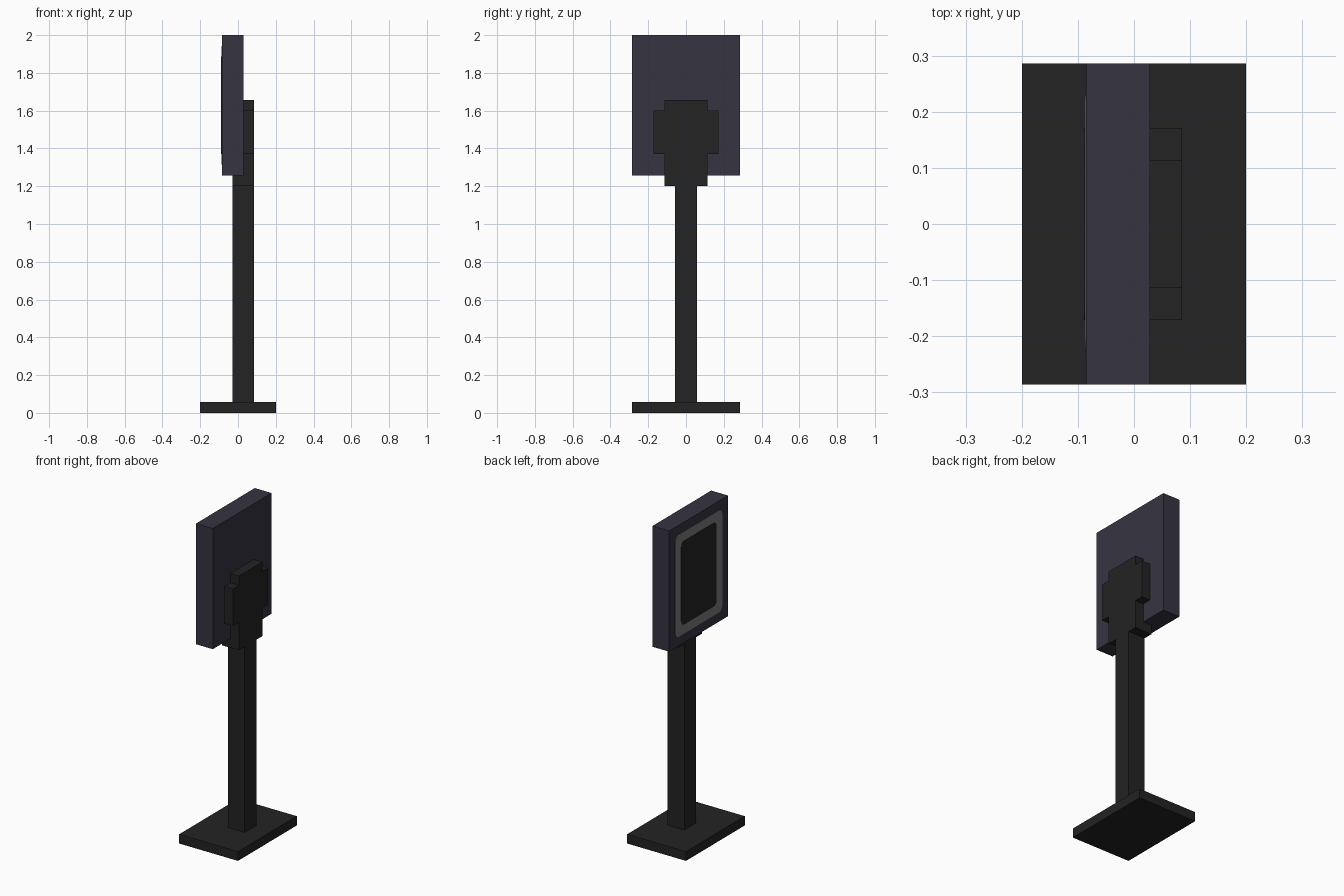
import bpy, bmesh, math

if "Cube" in bpy.data.objects:
    bpy.data.objects.remove(bpy.data.objects["Cube"])

U = 2 / 35  # block module: the stand is 35 modules tall


def srgb(r, g, b):
    lin = lambda c: c / 12.92 if c <= 0.04045 else ((c + 0.055) / 1.055) ** 2.4
    return (lin(r / 255), lin(g / 255), lin(b / 255), 1)


def material(name, colour):
    m = bpy.data.materials.new(name)
    m.diffuse_color = colour
    m.use_nodes = True
    m.node_tree.nodes["Principled BSDF"].inputs["Base Color"].default_value = m.diffuse_color
    return m


black = material("matte black", srgb(35, 35, 35))
slate = material("dark slate", srgb(54, 52, 65))
grey = material("mid grey", srgb(122, 122, 122))


def extrude_outline(name, outline, x0, x1, mat):
    """Prism from a (y, z) outline, running from x0 to x1, all in modules."""
    bm = bmesh.new()
    face = bm.faces.new([bm.verts.new((x0 * U, y * U, z * U)) for y, z in outline])
    ext = bmesh.ops.extrude_face_region(bm, geom=[face])
    moved = [v for v in ext["geom"] if isinstance(v, bmesh.types.BMVert)]
    bmesh.ops.translate(bm, verts=moved, vec=((x1 - x0) * U, 0, 0))
    bmesh.ops.recalc_face_normals(bm, faces=bm.faces)
    mesh = bpy.data.meshes.new(name)
    bm.to_mesh(mesh)
    bm.free()
    mesh.materials.append(mat)
    ob = bpy.data.objects.new(name, mesh)
    bpy.context.collection.objects.link(ob)
    return ob


def box(name, x0, x1, half_y, z0, z1, mat):
    rect = [(-half_y, z0), (half_y, z0), (half_y, z1), (-half_y, z1)]
    return extrude_outline(name, rect, x0, x1, mat)


def rounded(half_y, z0, z1, r, steps=4):
    """Rounded rectangle outline."""
    centres = [(half_y - r, z1 - r), (r - half_y, z1 - r),
               (r - half_y, z0 + r), (half_y - r, z0 + r)]
    return [(cy + r * math.cos(a), cz + r * math.sin(a))
            for q, (cy, cz) in enumerate(centres)
            for a in [(q + i / steps) * math.pi / 2 for i in range(steps + 1)]]


# Stand
box("base", -3.5, 3.5, 5, 0, 1, black)
box("post", -0.5, 1.5, 1, 1, 21, black)

# Screen housing
box("screen_housing", -1.5, 0.5, 5, 22, 35, slate)

# Stepped bracket behind the housing, with a foot that reaches under it
half = [(2, 21), (2, 24), (3, 24), (3, 28), (2, 28), (2, 29)]
extrude_outline("bracket", half + [(-y, z) for y, z in reversed(half)], 0.5, 1.5, black)
box("bracket_foot", -0.5, 0.5, 2, 21, 22, black)

# Thin plates for the display border and the display
extrude_outline("display_border", rounded(4, 23, 34, 0.6), -1.53, -1.5, grey)
extrude_outline("display", rounded(3, 24, 33, 0.5), -1.56, -1.53, black)
